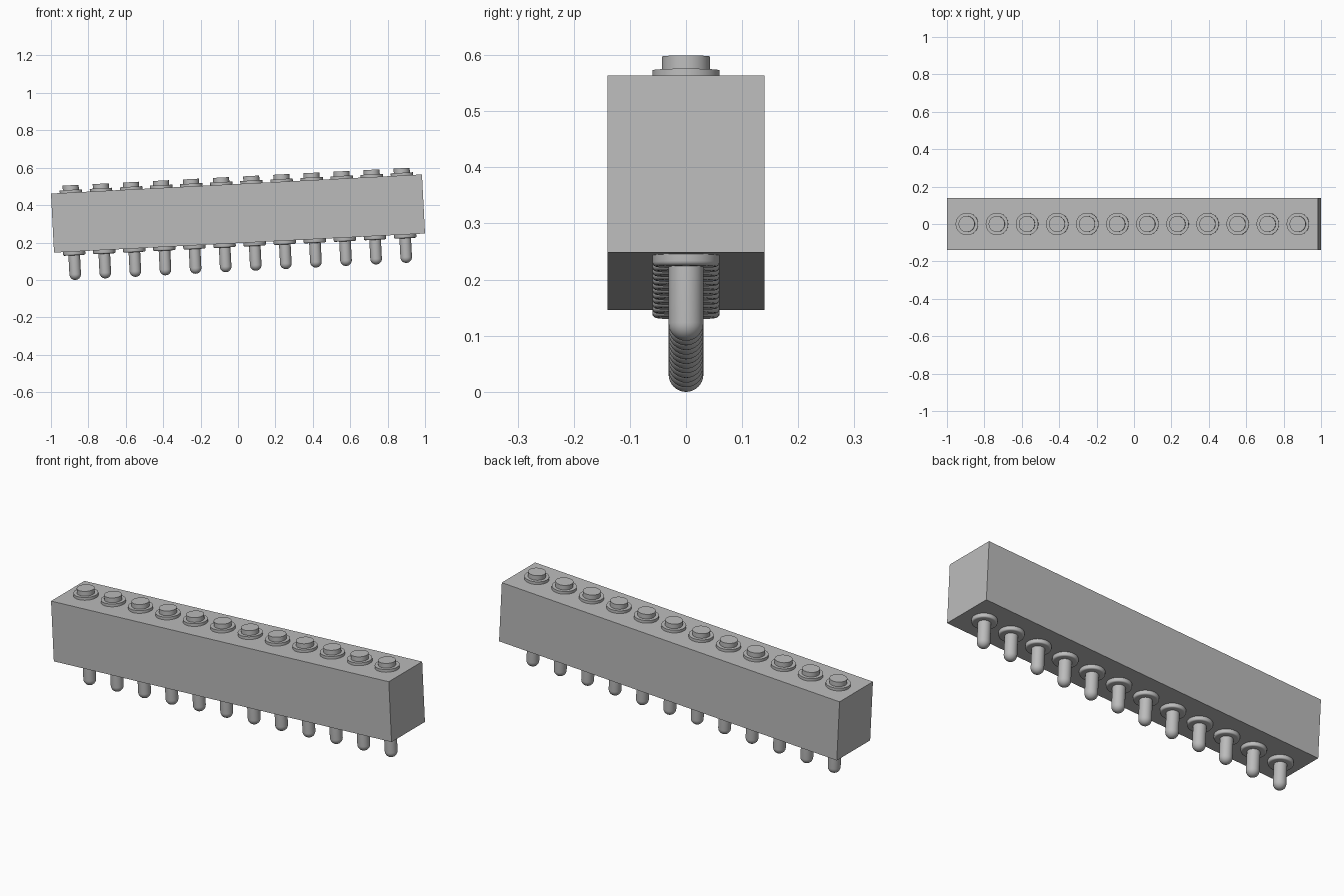
import bpy, bmesh, math
from mathutils import Matrix

cube = bpy.data.objects.get("Cube")
if cube:
    bpy.data.objects.remove(cube, do_unlink=True)

# Housing size, tilt and pin layout
LENGTH, DEPTH, HEIGHT = 1.986, 0.28, 0.316
COUNT, REACH, SIDES = 12, 0.886, 40
POSE = Matrix.Translation((0, 0, 0.355)) @ Matrix.Rotation(math.radians(-2.95), 4, 'Y')

grey = bpy.data.materials.new("light grey")
grey.use_nodes = True
colour = (0.5, 0.5, 0.5, 1)
grey.diffuse_color = colour
grey.node_tree.nodes["Principled BSDF"].inputs["Base Color"].default_value = colour


def finish(name, bm, x=0.0, smooth=True):
    bmesh.ops.recalc_face_normals(bm, faces=bm.faces)
    mesh = bpy.data.meshes.new(name)
    bm.to_mesh(mesh)
    bm.free()
    mesh.materials.append(grey)
    obj = bpy.data.objects.new(name, mesh)
    bpy.context.collection.objects.link(obj)
    obj.matrix_world = POSE @ Matrix.Translation((x, 0, 0))
    if smooth:
        bpy.ops.object.select_all(action='DESELECT')
        obj.select_set(True)
        bpy.context.view_layer.objects.active = obj
        bpy.ops.object.shade_smooth_by_angle(angle=math.radians(35))
    return obj


def turned(name, profile, x):
    """Spin a (radius, height) profile around the local vertical axis."""
    bm = bmesh.new()
    verts = [bm.verts.new((r, 0, z)) for r, z in profile]
    edges = [bm.edges.new(pair) for pair in zip(verts, verts[1:])]
    bmesh.ops.spin(bm, geom=verts + edges, axis=(0, 0, 1), cent=(0, 0, 0),
                   angle=math.tau, steps=SIDES)
    bmesh.ops.remove_doubles(bm, verts=bm.verts, dist=1e-5)
    return finish(name, bm, x)


def arc(radius, cx, cz, start, end, steps):
    """Points of an arc between two angles in degrees."""
    angles = [math.radians(start + (end - start) * i / steps) for i in range(steps + 1)]
    return [(max(0, cx + radius * math.cos(a)), cz + radius * math.sin(a)) for a in angles]


# Housing
bm = bmesh.new()
bmesh.ops.create_cube(bm, size=1, matrix=Matrix.Diagonal((LENGTH, DEPTH, HEIGHT, 1)))
finish("housing", bm, smooth=False)

# Profiles for the button, its flange, the lower collar and the rounded pin
top, base = HEIGHT / 2, -HEIGHT / 2
flange = [(0, top - 0.01), (0.06, top - 0.01), (0.06, top + 0.0145), (0, top + 0.0145)]
button = [(0, top), (0.043, top), (0.043, top + 0.039), (0, top + 0.039)]
collar = ([(0, base + 0.01), (0.06, base + 0.01)]
          + arc(0.008, 0.052, base - 0.012, 0, -90, 4) + [(0, base - 0.02)])
pin = [(0, base), (0.031, base)] + arc(0.031, 0, base - 0.121, 0, -90, 8)

for i in range(COUNT):
    x = REACH * (2 * i / (COUNT - 1) - 1)
    for part, profile in (("flange", flange), ("button", button),
                          ("collar", collar), ("pin", pin)):
        turned(f"{part}_{i + 1}", profile, x)
